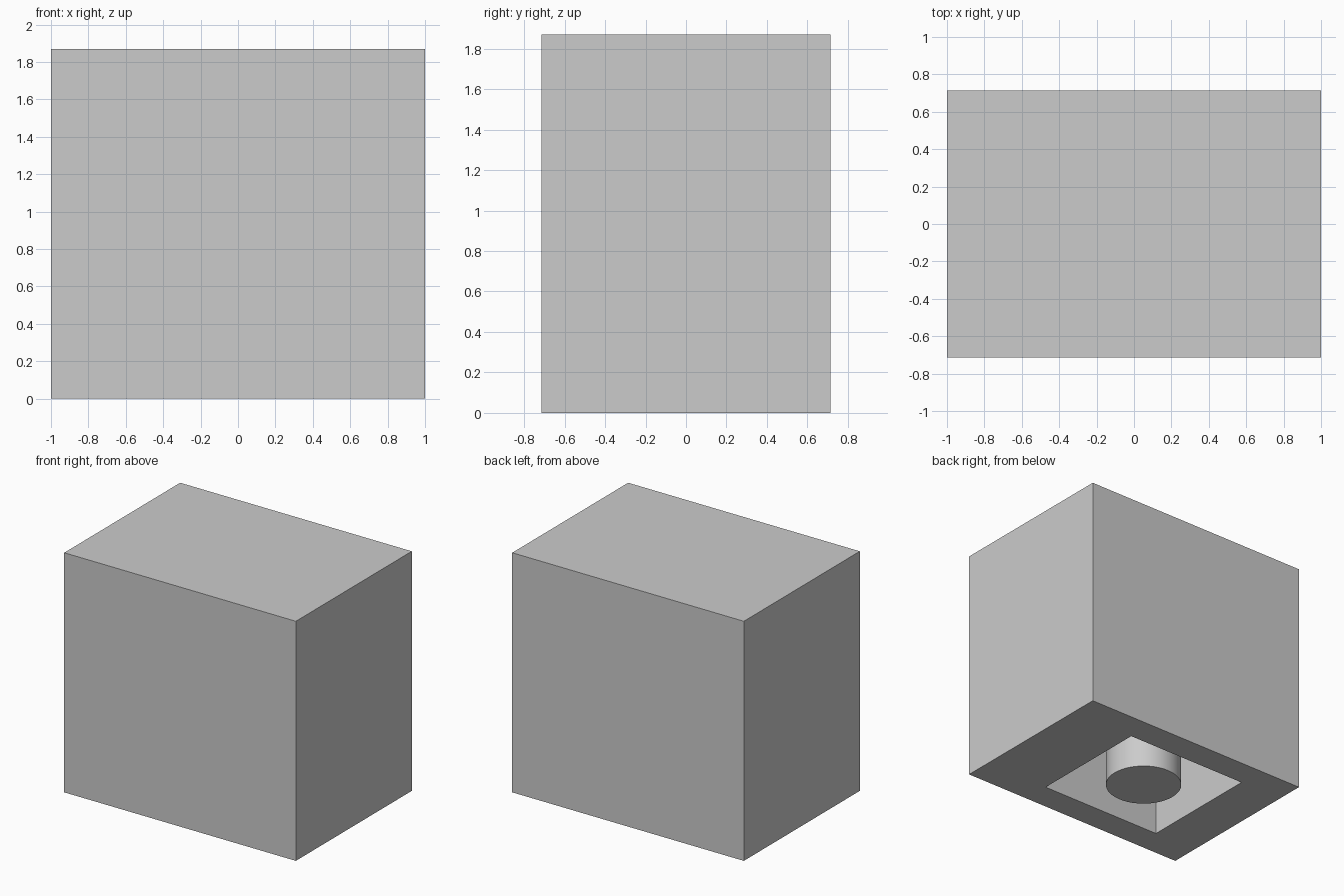
import bpy
import bmesh
import math
from mathutils import Vector

default = bpy.data.objects.get("Cube")
if default:
    bpy.data.objects.remove(default, do_unlink=True)

SIZE = Vector((2.0, 1.43, 1.87))
CAVITY_CENTRE_X = -0.093
CAVITY_HALF = (0.535, 0.495)
CAVITY_DEPTH = 1.5
POST_RADIUS = 0.28

# Single plain grey
grey = bpy.data.materials.new("plain_grey")
grey.use_nodes = True
colour = (0.6, 0.6, 0.6, 1)
grey.diffuse_color = colour
grey.node_tree.nodes["Principled BSDF"].inputs["Base Color"].default_value = colour

# Block: a box whose underside is inset and pushed up into a cavity
bm = bmesh.new()
bmesh.ops.create_cube(bm, size=1)
for v in bm.verts:
    v.co = Vector((v.co.x * SIZE.x, v.co.y * SIZE.y, (v.co.z + 0.5) * SIZE.z))
bm.normal_update()
underside = min(bm.faces, key=lambda f: f.calc_center_median().z)
bmesh.ops.inset_individual(bm, faces=[underside], thickness=0.2)
for v in underside.verts:
    v.co.x = CAVITY_CENTRE_X + math.copysign(CAVITY_HALF[0], v.co.x)
    v.co.y = math.copysign(CAVITY_HALF[1], v.co.y)
ceiling = bmesh.ops.extrude_discrete_faces(bm, faces=[underside])["faces"][0]
bmesh.ops.translate(bm, verts=ceiling.verts[:], vec=(0, 0, CAVITY_DEPTH))
bmesh.ops.recalc_face_normals(bm, faces=bm.faces[:])
mesh = bpy.data.meshes.new("block")
bm.to_mesh(mesh)
bm.free()
block = bpy.data.objects.new("block", mesh)
bpy.context.collection.objects.link(block)
block.data.materials.append(grey)

# Round post hanging from the cavity ceiling, flush with the underside
bpy.ops.mesh.primitive_cylinder_add(
    vertices=48, radius=POST_RADIUS, depth=CAVITY_DEPTH,
    location=(CAVITY_CENTRE_X, 0, CAVITY_DEPTH / 2))
post = bpy.context.object
post.name = "post"
post.data.materials.append(grey)
bpy.ops.object.shade_smooth_by_angle(angle=math.radians(30))
